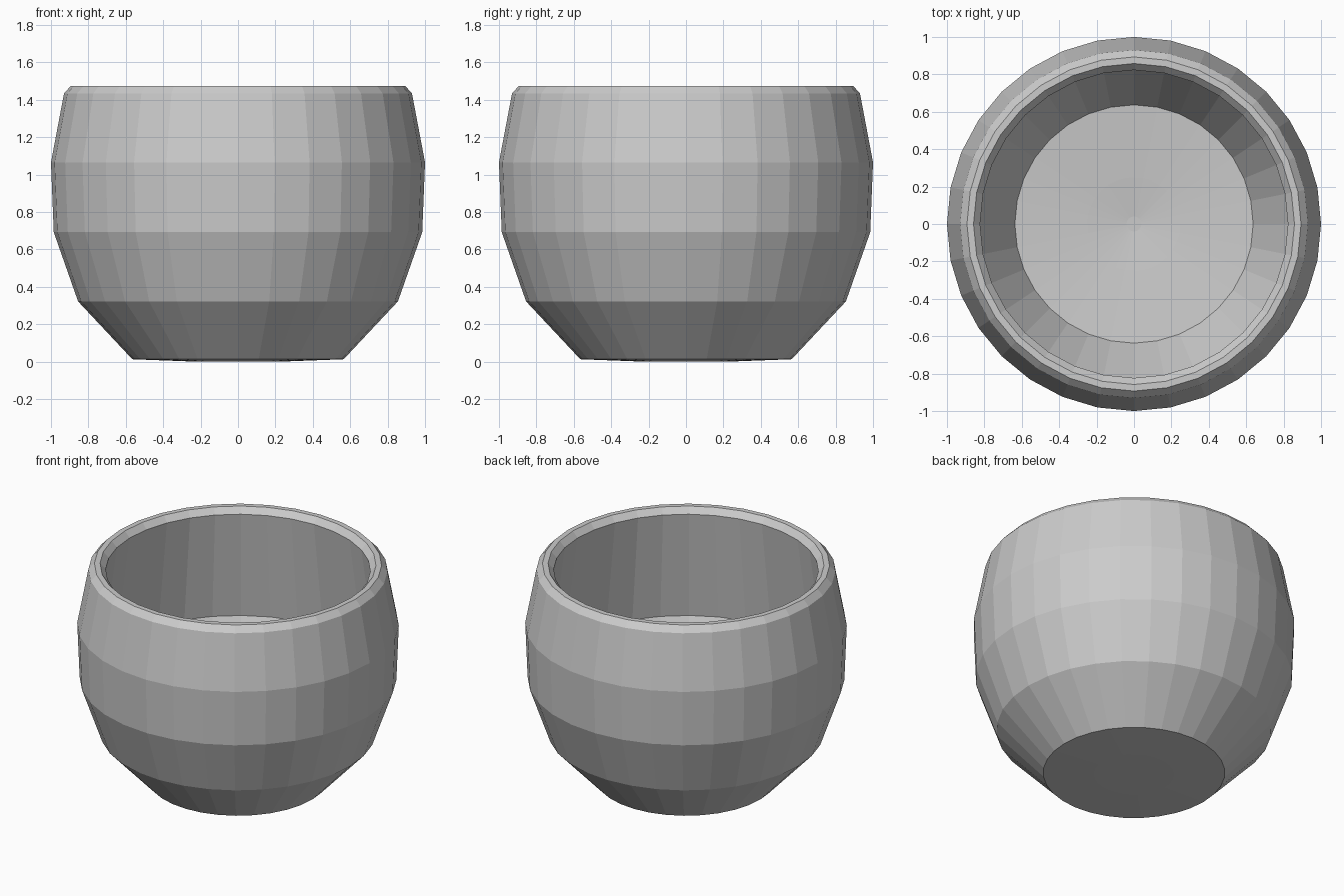
import bpy, bmesh
from math import cos, sin, tau

if "Cube" in bpy.data.objects:
    bpy.data.objects.remove(bpy.data.objects["Cube"])

SIDES = 32


def lathe(name, profile):
    """Spin a (radius, height) profile around z; radius 0 closes to a point."""
    bm = bmesh.new()
    rings = []
    for r, z in profile:
        if r == 0:
            rings.append([bm.verts.new((0, 0, z))] * SIDES)
        else:
            rings.append([bm.verts.new((r * cos(tau * i / SIDES), r * sin(tau * i / SIDES), z))
                          for i in range(SIDES)])
    for a, b in zip(rings, rings[1:]):
        for i in range(SIDES):
            j = (i + 1) % SIDES
            corners = list(dict.fromkeys((a[i], a[j], b[j], b[i])))
            bm.faces.new(corners)
    bmesh.ops.recalc_face_normals(bm, faces=bm.faces)
    mesh = bpy.data.meshes.new(name)
    bm.to_mesh(mesh)
    bm.free()
    obj = bpy.data.objects.new(name, mesh)
    bpy.context.collection.objects.link(obj)
    return obj


# Round pot: base, bulging wall, bevelled rim, undercut inside, sloping step, dished floor
lathe("round_pot", [
    (0, 0), (0.25, 0.001), (0.565, 0.013),
    (0.855, 0.322), (0.985, 0.692), (1.0, 1.065), (0.93, 1.435),
    (0.893, 1.475), (0.858, 1.475), (0.823, 1.435),
    (0.92, 0.695), (0.637, 0.17), (0.25, 0.14), (0.04, 0.12), (0, 0.12),
])
